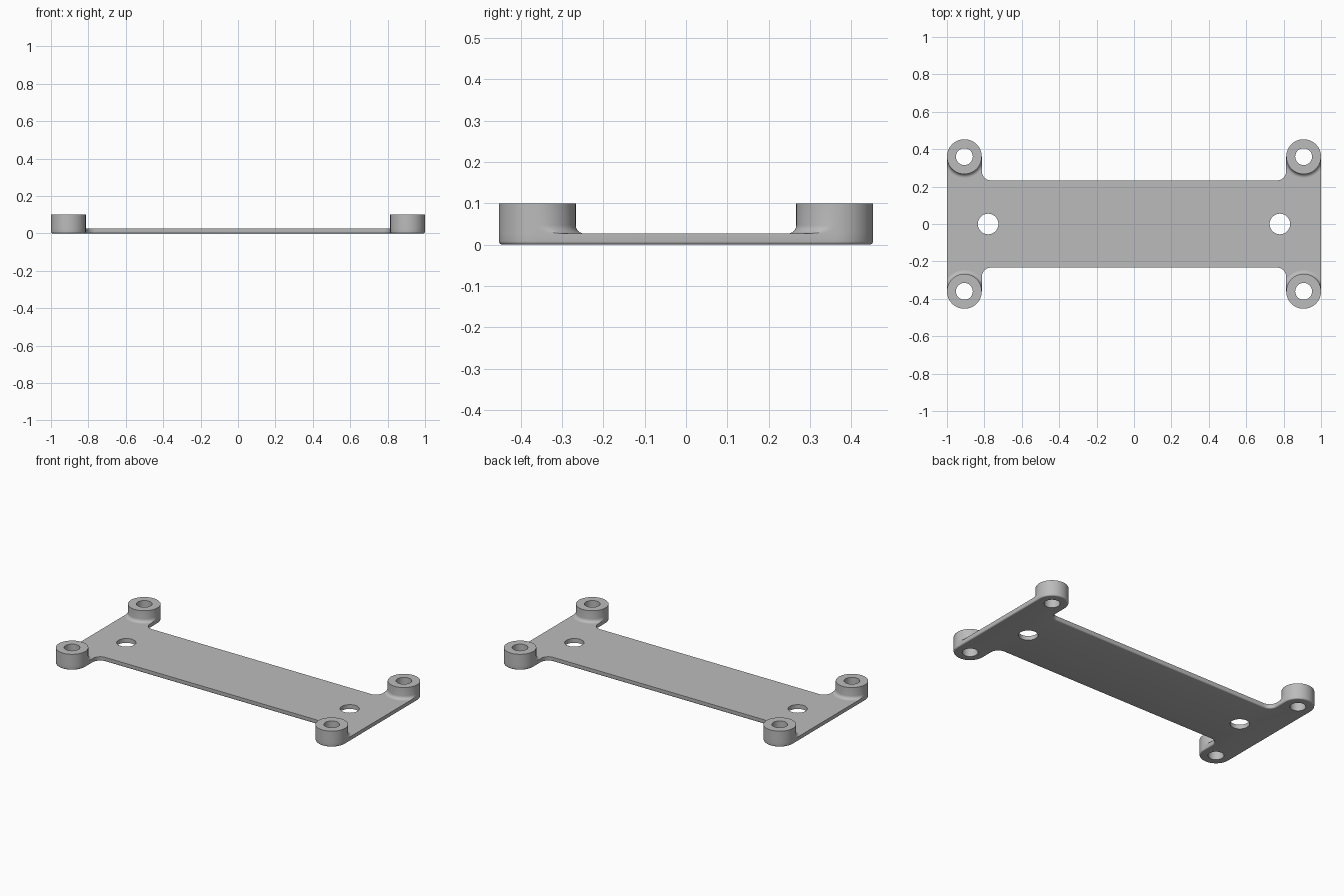
import bpy, bmesh
from math import sin, cos, pi

if "Cube" in bpy.data.objects:
    bpy.data.objects.remove(bpy.data.objects["Cube"], do_unlink=True)

BX, BY, R, HOLE = 0.907, 0.36, 0.093, 0.045   # boss centre, radius and bore
PLATE_HALF, THICK, TOP = 0.233, 0.027, 0.10
CORNER, ROUND, FLARE = 0.05, 0.008, 0.02      # fillet radii
SLOT_X, SLOT_R = 0.78, 0.055
N = 64

grey = bpy.data.materials.new("grey plastic")
grey.use_nodes = True
grey.diffuse_color = (0.5, 0.5, 0.5, 1)
grey.node_tree.nodes["Principled BSDF"].inputs["Base Color"].default_value = (0.5, 0.5, 0.5, 1)


def finish(bm, name):
    bmesh.ops.recalc_face_normals(bm, faces=bm.faces)
    mesh = bpy.data.meshes.new(name)
    bm.to_mesh(mesh)
    bm.free()
    obj = bpy.data.objects.new(name, mesh)
    bpy.context.collection.objects.link(obj)
    mesh.materials.append(grey)
    bpy.ops.object.select_all(action="DESELECT")
    obj.select_set(True)
    bpy.context.view_layer.objects.active = obj
    bpy.ops.object.shade_smooth_by_angle(angle=pi / 6)


def circle(x, y, r):
    return [(x + r * cos(2 * pi * i / N), y + r * sin(2 * pi * i / N)) for i in range(N)]


def outline(inset):
    """H-shaped plate outline, moved inward by inset."""
    r, c = R - inset, CORNER + inset
    ear = [(BX + r * cos(pi * i / 32), BY + r * sin(pi * i / 32)) for i in range(33)]
    cx, cy = BX - R - CORNER, PLATE_HALF + CORNER
    ear += [(cx + c * cos(pi * i / 24), cy - c * sin(pi * i / 24)) for i in range(13)]
    right = [(x, -y) for x, y in reversed(ear)] + ear
    return right + [(-x, -y) for x, y in right]


def ring(bm, points, z):
    return [bm.verts.new((x, y, z)) for x, y in points]


def bridge(bm, a, b):
    for i in range(len(a)):
        j = (i + 1) % len(a)
        bm.faces.new((a[i], a[j], b[j], b[i]))


# Plate with rounded lower rim and six through holes
bm = bmesh.new()
levels = []
for i in range(5):
    t = pi / 8 * i
    levels.append(ring(bm, outline(ROUND * (1 - sin(t))), ROUND * (1 - cos(t))))
levels.append(ring(bm, outline(0), THICK))
for low, high in zip(levels, levels[1:]):
    bridge(bm, low, high)
caps = [[levels[0]], [levels[-1]]]
holes = [(s * SLOT_X, 0, SLOT_R) for s in (-1, 1)]
holes += [(s * BX, t * BY, HOLE) for s in (-1, 1) for t in (-1, 1)]
for hole in holes:
    low, high = (ring(bm, circle(*hole), z) for z in (0, THICK))
    bridge(bm, low, high)
    caps[0].append(low)
    caps[1].append(high)
for cap in caps:
    edges = [bm.edges.get((loop[i - 1], loop[i])) for loop in cap for i in range(len(loop))]
    bmesh.ops.triangle_fill(bm, use_beauty=True, use_dissolve=False, edges=edges)
finish(bm, "base_plate")


# Standoff bosses, flared into the plate on the side facing its middle
def boss_ring(bm, sx, sy, r, z):
    points = []
    for i in range(N):
        a = 2 * pi * i / N
        rad = max(r, R) if sin(a) < 0 else r
        if sin(a) < 0:
            x, y = max(-R, min(R, rad * cos(a))), rad * sin(a)
        else:
            x, y = min(r, R) * cos(a), min(r, R) * sin(a)
        points.append((sx * (BX + x), sy * (BY + y)))
    return ring(bm, points, z)


def boss(name, sx, sy):
    bm = bmesh.new()
    rings = []
    for i in range(7):
        t = pi / 12 * i
        rings.append(boss_ring(bm, sx, sy, R + FLARE * (1 - sin(t)), THICK + FLARE * (1 - cos(t))))
    rings.append(boss_ring(bm, sx, sy, R, TOP))
    for z in (TOP, THICK):
        rings.append(ring(bm, [(sx * (BX + x), sy * (BY + y)) for x, y in circle(0, 0, HOLE)], z))
    for i in range(len(rings)):
        bridge(bm, rings[i - 1], rings[i])
    finish(bm, name)


for sx, side in ((1, "left"), (-1, "right")):
    for sy, end in ((-1, "front"), (1, "back")):
        boss(f"{end}_{side}_standoff", sx, sy)
